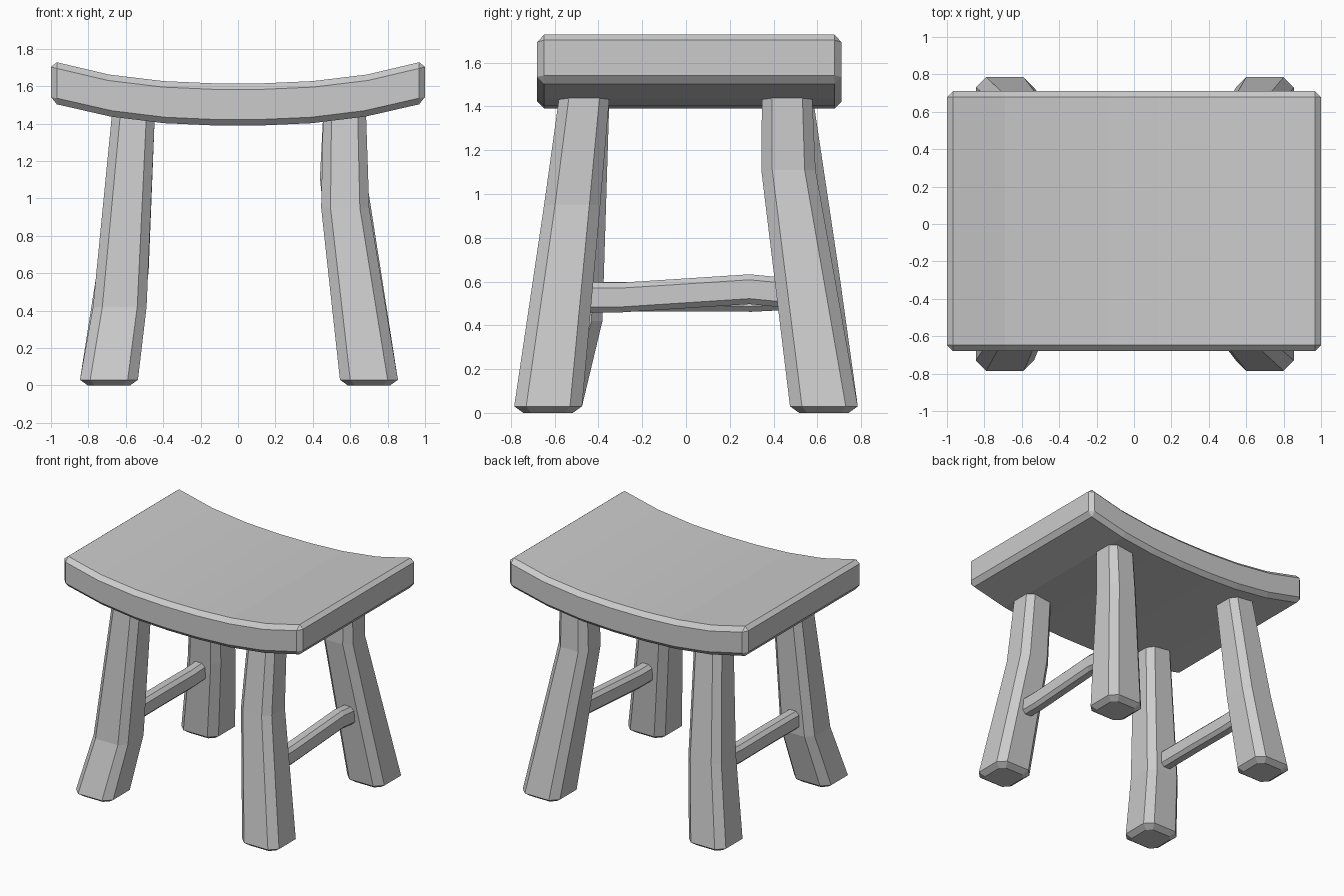
import bpy
import bmesh
from mathutils import Vector

if "Cube" in bpy.data.objects:
    bpy.data.objects.remove(bpy.data.objects["Cube"])


def make_object(name, bm):
    bmesh.ops.recalc_face_normals(bm, faces=bm.faces)
    mesh = bpy.data.meshes.new(name)
    bm.to_mesh(mesh)
    bm.free()
    obj = bpy.data.objects.new(name, mesh)
    bpy.context.collection.objects.link(obj)
    return obj


def octagon(a, b, c):
    """Rectangle with half sizes a, b and corners cut by c."""
    return [(a, b - c), (a - c, b), (c - a, b), (-a, b - c),
            (-a, c - b), (c - a, -b), (a - c, -b), (a, c - b)]


def loft(name, rings):
    """Skin a list of equal-length point rings and cap both ends."""
    bm = bmesh.new()
    loops = [[bm.verts.new(p) for p in ring] for ring in rings]
    for r0, r1 in zip(loops, loops[1:]):
        n = len(r0)
        for i in range(n):
            bm.faces.new((r0[i], r0[(i + 1) % n], r1[(i + 1) % n], r1[i]))
    bm.faces.new(loops[0])
    bm.faces.new(loops[-1])
    return make_object(name, bm)


# Seat: curved slab profile extruded front to back, edges chamfered
half = [(0.13, 1.615), (0.40, 1.627), (0.69, 1.662), (1.0, 1.735)]
top = [(-x, z) for x, z in reversed(half)] + half
under = [(x * (0.985 if abs(x) < 1 else 1), z - 0.225) for x, z in reversed(top)]
bm = bmesh.new()
face = bm.faces.new([bm.verts.new((x, -0.68, z)) for x, z in top + under])
extruded = bmesh.ops.extrude_face_region(bm, geom=[face])
bmesh.ops.translate(bm, vec=Vector((0, 1.39, 0)),
                    verts=[v for v in extruded["geom"] if isinstance(v, bmesh.types.BMVert)])
seat = make_object("seat", bm)
bevel = seat.modifiers.new("chamfer", "BEVEL")
bevel.width = 0.032
bevel.segments = 1
bevel.limit_method = 'ANGLE'
bevel.angle_limit = 0.9

# Legs: each a tapering octagonal post with its own bend
# (foot x, y), (bend x, y, z), (top x, y)
legs = {
    "front_left_leg": ((-0.69, -0.63), (-0.632, -0.525, 0.42), (-0.56, -0.465)),
    "front_right_leg": ((0.70, -0.63), (0.573, -0.52, 0.95), (0.57, -0.465)),
    "back_left_leg": ((-0.69, 0.63), (-0.615, 0.565, 0.62), (-0.56, 0.465)),
    "back_right_leg": ((0.70, 0.63), (0.562, 0.468, 1.11), (0.57, 0.462)),
}
for name, (foot, bend, head) in legs.items():
    taper = 0.155 - 0.04 * bend[2] / 1.43
    sections = [(*foot, 0.0, 0.113, 0.035), (*foot, 0.03, 0.155, 0.055),
                (*bend, taper, 0.05), (*head, 1.44, 0.115, 0.045),
                (*head, 1.47, 0.085, 0.03)]
    loft(name, [[(x + u, y + v, z) for u, v in octagon(s, s, c)]
                for x, y, z, s, c in sections])

# Side rungs between front and back legs, slightly crooked
rungs = {
    "left_rung": (-0.63, [(-0.5, 0.53), (0.0, 0.532), (0.3, 0.53), (0.5, 0.54)]),
    "right_rung": (0.635, [(-0.5, 0.527), (-0.3, 0.527), (0.29, 0.565), (0.5, 0.545)]),
}
for name, (x, path) in rungs.items():
    loft(name, [[(x + u, y, z + v) for u, v in octagon(0.052, 0.068, 0.025)]
                for y, z in path])
